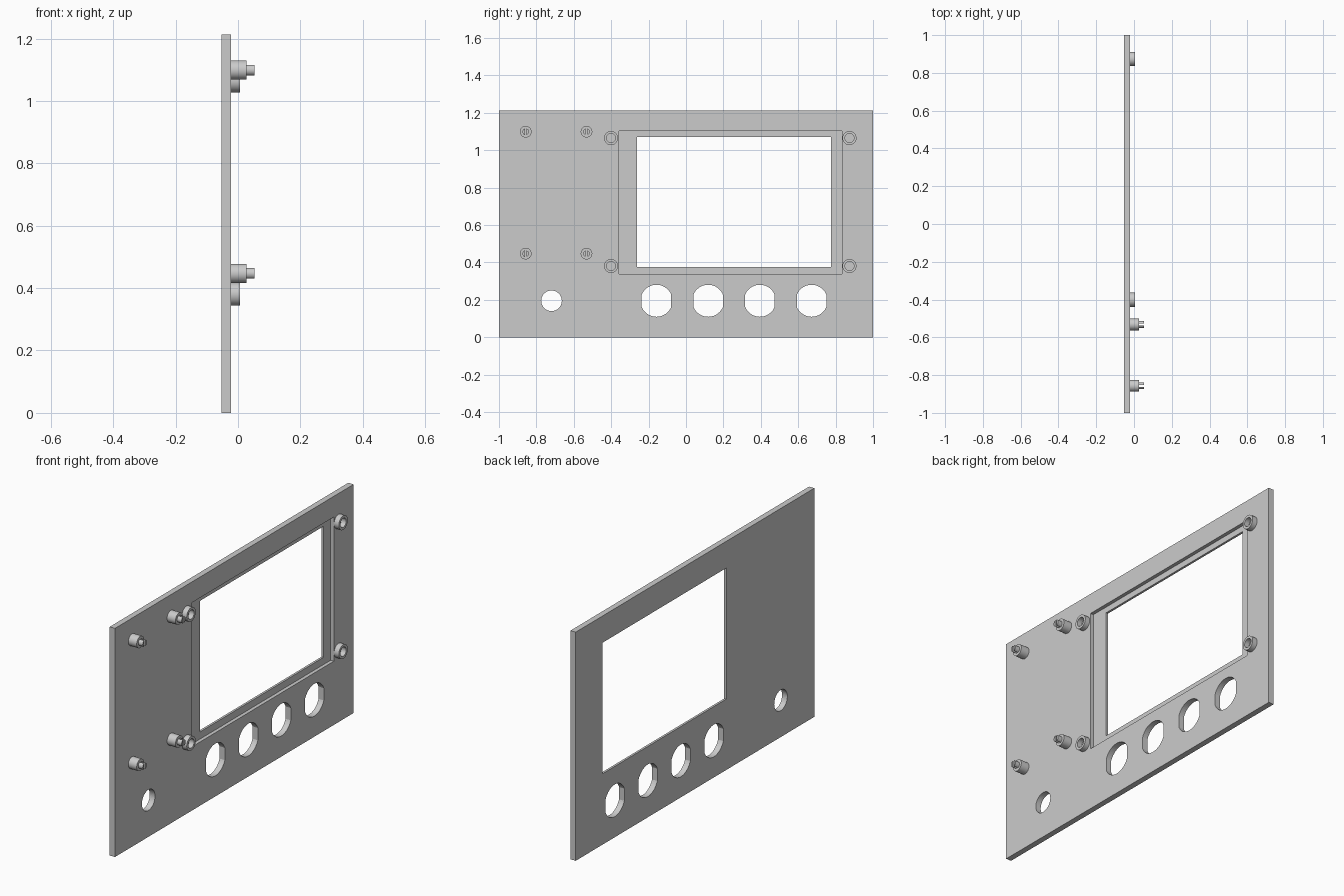
import bpy, bmesh, math

if "Cube" in bpy.data.objects:
    bpy.data.objects.remove(bpy.data.objects["Cube"])

BACK, FACE = -0.053, -0.022      # panel outer and inner surface in x
H = 1.213

grey = bpy.data.materials.new("panel grey")
grey.diffuse_color = (0.6, 0.6, 0.6, 1)
grey.use_nodes = True
grey.node_tree.nodes["Principled BSDF"].inputs["Base Color"].default_value = grey.diffuse_color


def finish(name, bm, smooth=True):
    bmesh.ops.recalc_face_normals(bm, faces=bm.faces)
    me = bpy.data.meshes.new(name)
    bm.to_mesh(me)
    bm.free()
    me.materials.append(grey)
    ob = bpy.data.objects.new(name, me)
    bpy.context.collection.objects.link(ob)
    bpy.ops.object.select_all(action='DESELECT')
    bpy.context.view_layer.objects.active = ob
    ob.select_set(True)
    if smooth:
        bpy.ops.object.shade_smooth_by_angle(angle=math.radians(30))
    return ob


def prism(bm, pts, x0, x1):
    """Extrude a (y, z) outline from x0 to x1."""
    a = [bm.verts.new((x0, y, z)) for y, z in pts]
    b = [bm.verts.new((x1, y, z)) for y, z in pts]
    bm.faces.new(a)
    bm.faces.new(b[::-1])
    n = len(pts)
    for i in range(n):
        j = (i + 1) % n
        bm.faces.new((a[i], b[i], b[j], a[j]))


def rect(y0, y1, z0, z1):
    return [(y0, z0), (y1, z0), (y1, z1), (y0, z1)]


def arc(y, z, r, a0, a1, n):
    return [(y + r * math.cos(a0 + (a1 - a0) * i / n),
             z + r * math.sin(a0 + (a1 - a0) * i / n)) for i in range(n + 1)]


def circle(y, z, r, n=48):
    return arc(y, z, r, 0, math.tau, n)[:-1]


def cut(ob, outlines, x0, x1):
    bm = bmesh.new()
    for pts in outlines:
        prism(bm, pts, x0, x1)
    cutter = finish("cutter", bm, False)
    cutter.hide_render = True
    bpy.context.view_layer.objects.active = ob
    mod = ob.modifiers.new("cut", 'BOOLEAN')
    mod.operation, mod.solver, mod.object = 'DIFFERENCE', 'EXACT', cutter
    bpy.ops.object.modifier_apply(modifier=mod.name)
    bpy.data.objects.remove(cutter)


# Front panel plate
bm = bmesh.new()
prism(bm, rect(-1, 1, 0, H), BACK, FACE)
panel = finish("front_panel", bm, False)

# Display recess, then the window, knob holes with flat sides and the round hole
cut(panel, [rect(-0.358, 0.835, 0.338, 1.103)], FACE - 0.019, FACE + 0.1)
R, FLAT = 0.0855, 0.079
a = math.acos(FLAT / R)
holes = [rect(-0.262, 0.776, 0.376, 1.071), circle(-0.719, 0.195, 0.055)]
for i in range(4):
    y = -0.158 + i * 0.2765
    holes.append(arc(y, 0.195, R, a, math.pi - a, 20)
                 + arc(y, 0.195, R, math.pi + a, math.tau - a, 20))
cut(panel, holes, BACK - 0.1, FACE + 0.1)

# Hollow screw bosses around the display
for y in (-0.401, 0.874):
    for z in (0.381, 1.065):
        bm = bmesh.new()
        prof = [bm.verts.new((x, y + r, z)) for r, x in
                ((0.024, FACE), (0.024, 0.006), (0.0375, 0.006), (0.0375, FACE))]
        edges = [bm.edges.new(p) for p in zip(prof, prof[1:])]
        bmesh.ops.spin(bm, geom=prof + edges, cent=(0, y, z), axis=(1, 0, 0),
                       angle=math.tau, steps=40, use_merge=True)
        bmesh.ops.remove_doubles(bm, verts=bm.verts, dist=1e-5)
        finish("screw_boss", bm)

# Circuit board standoffs with split snap pins
b = math.acos(0.005 / 0.0175)
for y in (-0.857, -0.532):
    for z in (0.447, 1.099):
        bm = bmesh.new()
        prism(bm, circle(y, z, 0.031, 40), FACE - 0.002, 0.027)
        finish("standoff", bm)
        bm = bmesh.new()
        for turn in (0, math.pi):
            prism(bm, arc(y, z, 0.0175, turn - b, turn + b, 16), 0.025, 0.053)
        finish("split_pin", bm)
